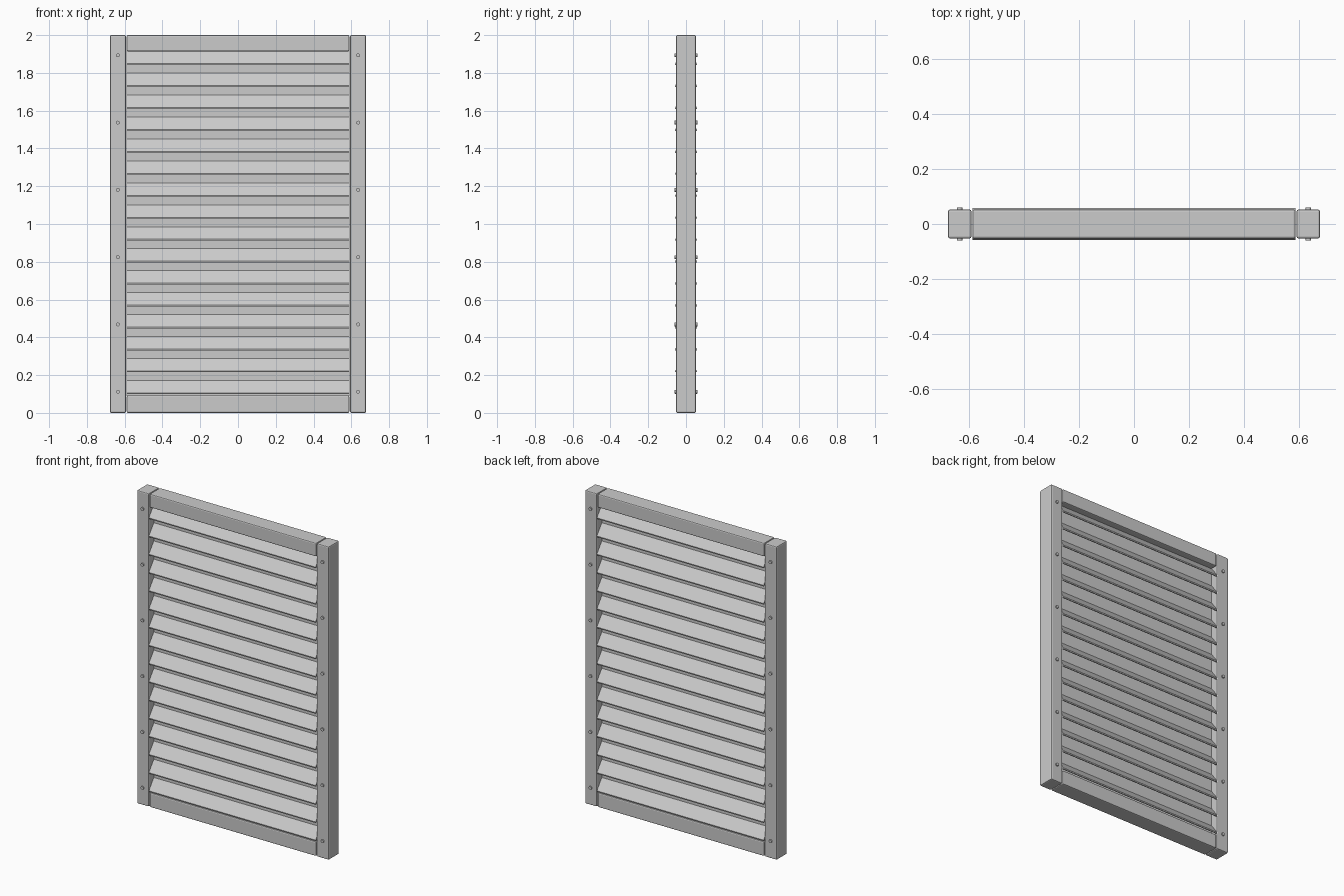
import bpy, bmesh, math
from mathutils import Vector

if "Cube" in bpy.data.objects:
    bpy.data.objects.remove(bpy.data.objects["Cube"])


def finish(name, bm):
    bmesh.ops.recalc_face_normals(bm, faces=bm.faces)
    me = bpy.data.meshes.new(name)
    bm.to_mesh(me)
    bm.free()
    ob = bpy.data.objects.new(name, me)
    bpy.context.collection.objects.link(ob)
    return ob


def box(name, lo, hi, bevel=0.0):
    bm = bmesh.new()
    bmesh.ops.create_cube(bm, size=1)
    lo, hi = Vector(lo), Vector(hi)
    for v in bm.verts:
        v.co = Vector((v.co[i] * (hi[i] - lo[i]) + (hi[i] + lo[i]) / 2 for i in range(3)))
    if bevel:
        bmesh.ops.bevel(bm, geom=bm.edges[:], offset=bevel, segments=2,
                        profile=0.5, affect='EDGES')
    return finish(name, bm)


def slat(name, z):
    # inverted V strip: right half of the profile, mirrored to the other face
    half = [(0.057, 0.0), (0.058, 0.007), (0.008, 0.073)]
    inner = [(0.051, 0.0), (0.008, 0.058)]
    prof = half + [(-y, h) for y, h in reversed(half)]
    prof += [(-y, h) for y, h in inner] + list(reversed(inner))
    bm = bmesh.new()
    face = bm.faces.new([bm.verts.new((-0.589, y, z + h)) for y, h in prof])
    ext = bmesh.ops.extrude_face_region(bm, geom=[face])
    verts = [e for e in ext['geom'] if isinstance(e, bmesh.types.BMVert)]
    bmesh.ops.translate(bm, verts=verts, vec=(1.178, 0, 0))
    return finish(name, bm)


# side posts
for side, s in (("left", -1), ("right", 1)):
    x0, x1 = sorted((s * 0.593, s * 0.678))
    box(side + "_post", (x0, -0.053, 0), (x1, 0.053, 2), 0.007)
    # screws run through the post, heads on both faces
    for i in range(6):
        bpy.ops.mesh.primitive_cylinder_add(
            vertices=16, radius=0.01, depth=0.122,
            location=(s * 0.636, 0, 0.112 + i * 0.3562),
            rotation=(math.pi / 2, 0, 0))
        bpy.context.object.name = f"{side}_screw_{i + 1}"
        bpy.ops.object.shade_smooth_by_angle()

# top and bottom rails
box("bottom_rail", (-0.589, -0.053, 0), (0.589, 0.053, 0.093), 0.007)
box("top_rail", (-0.589, -0.053, 1.913), (0.589, 0.053, 2), 0.007)

# centre panel behind the slats
box("centre_panel", (-0.589, -0.008, 0.09), (0.589, 0.008, 1.92))

# louvre slats
for i in range(16):
    slat(f"slat_{i + 1}", 0.099 + i * 0.1162)
